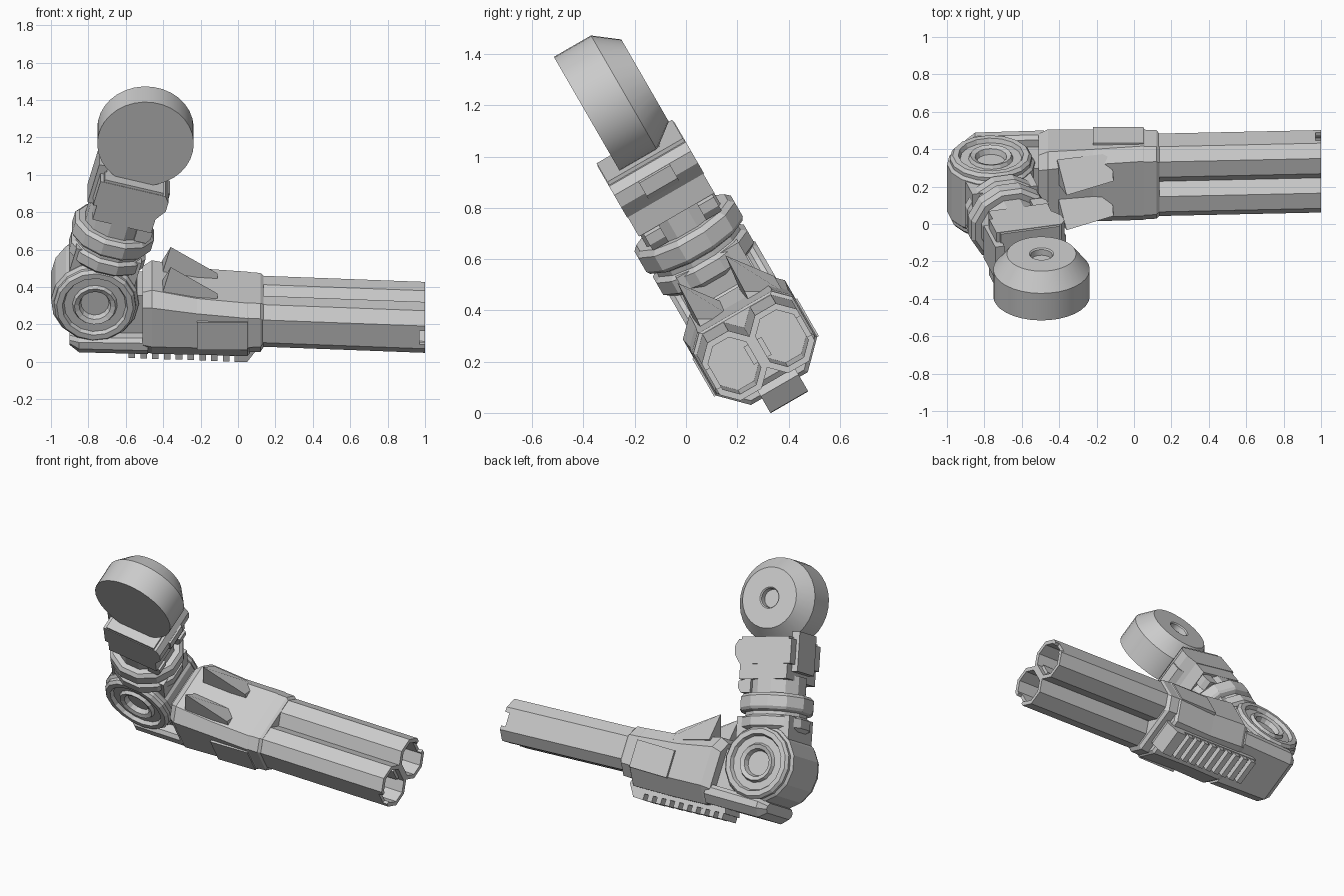
import bpy, bmesh, math
from mathutils import Matrix, Vector

if "Cube" in bpy.data.objects:
    bpy.data.objects.remove(bpy.data.objects["Cube"])

T, R = Matrix.Translation, Matrix.Rotation
# Body frame is rolled about x; arm frame also leans forward from the elbow
BODY = R(math.radians(30), 4, 'X')
ARM = BODY @ T((-.765, .37, .24)) @ R(math.radians(15), 4, 'Y')
SIDE = R(math.radians(-90), 4, 'X')      # turns a z axis into the sideways axis
MID = .363                               # sideways centre of the body


def loft(name, rings, M=BODY):
    bm = bmesh.new()
    vs = [[bm.verts.new(M @ Vector(p)) for p in ring] for ring in rings]
    n = len(vs[0])
    for a, b in zip(vs, vs[1:]):
        for i in range(n):
            j = (i + 1) % n
            bm.faces.new((a[i], a[j], b[j], b[i]))
    bm.faces.new(vs[0])
    bm.faces.new(vs[-1])
    bmesh.ops.recalc_face_normals(bm, faces=bm.faces)
    me = bpy.data.meshes.new(name)
    bm.to_mesh(me)
    bm.free()
    ob = bpy.data.objects.new(name, me)
    bpy.context.collection.objects.link(ob)
    return ob


def octa(x, s, hs, lo, hi, c, cl=None):
    """Chamfered rectangle across the x axis; cl is the lower chamfer."""
    d = c if cl is None else cl
    return [(x, s - hs, lo + d), (x, s - hs + d, lo), (x, s + hs - d, lo), (x, s + hs, lo + d),
            (x, s + hs, hi - c), (x, s + hs - c, hi), (x, s - hs + c, hi), (x, s - hs, hi - c)]


def prism(name, poly, s0, s1, M=BODY):
    return loft(name, [[(x, s, u) for x, u in poly] for s in (s0, s1)], M)


def box(name, x0, x1, s0, s1, u0, u1, M=BODY):
    return prism(name, [(x0, u0), (x1, u0), (x1, u1), (x0, u1)], s0, s1, M)


def lathe(name, profile, n, M):
    return loft(name, [[(r * math.cos(math.tau * (i + .5) / n), r * math.sin(math.tau * (i + .5) / n), h)
                        for i in range(n)] for r, h in profile], M)


# Twin hollow barrels, drooping slightly, with a notch in each outer muzzle wall
for side, s, lo, hi in (("near", MID - .107, 0, MID - .175), ("far", MID + .107, MID + .175, .8)):
    barrel = loft("barrel_" + side, [octa(.08, s, .107, -.025, .235, .06), octa(1, s, .107, -.065, .195, .06),
                                     octa(1, s, .086, -.042, .172, .05), octa(.6, s, .086, -.025, .19, .05)])
    cutter = box("notch_cutter_" + side, .97, 1.1, lo, hi, .02, .105)
    cutter.hide_render = True
    cutter.hide_viewport = True
    mod = barrel.modifiers.new("notch", 'BOOLEAN')
    mod.operation, mod.object, mod.solver = 'DIFFERENCE', cutter, 'EXACT'
box("barrel_bridge", .1, .97, MID - .04, MID + .04, .03, .11)

# Receiver: collar, front body, rear body under the elbow
loft("barrel_collar", [octa(.05, MID, .225, -.06, .25, .06, .07), octa(.12, MID, .223, -.06, .245, .06, .07),
                       octa(.135, MID, .212, -.04, .235, .06, .07)])
loft("front_body", [octa(-.51, MID, .2, -.07, .3, .06, .08), octa(-.46, MID, .23, -.085, .325, .07, .1),
                    octa(-.22, MID, .222, -.095, .275, .06, .1), octa(.05, MID, .228, -.1, .25, .06, .1),
                    octa(.065, MID, .22, -.085, .245, .06, .1)])
loft("rear_body", [octa(-.9, MID, .15, -.03, .03, .02), octa(-.85, MID, .19, -.07, .04, .02, .05),
                   octa(-.48, MID, .2, -.075, .04, .02, .05)])
box("rear_core", -.8, -.48, .24, .5, 0, .27)
for side, sg in (("near", -1), ("far", 1)):
    a, b = sorted((MID + sg * .2, MID + sg * .236))
    box("side_panel_" + side, -.22, .05, a, b, .0, .17)

# Underside rail with ribs
prism("under_rail", [(-.58, -.05), (-.6, -.105), (-.02, -.128), (-.02, -.166), (.05, -.164),
                     (.1, -.09), (.08, -.03)], .285, .455)
for i in range(9):
    x, u = -.585 + i * .063, -.142 - i * .0028
    box(f"rail_rib_{i}", x, x + .035, .288, .452, u, u + .06)

# Pair of wedge fins on top
for side, s in (("near", .2), ("far", .415)):
    loft("top_fin_" + side, [[(-.42, s, .25), (-.36, s + .025, .455), (-.41, s + .15, .29)],
                             [(-.11, s + .01, .2), (-.11, s + .02, .295), (-.12, s + .15, .22)]])

# Elbow joint with stepped discs on both ends
half = [(.075, .155), (.085, .185), (.11, .195), (.12, .175), (.165, .175), (.175, .198),
        (.205, .198), (.22, .18), (.22, .16), (.235, .145)]
lathe("elbow_joint", [(r, -h) for r, h in half] + [(r, h) for r, h in reversed(half)], 16, ARM @ SIDE)
box("elbow_neck", -.18, .18, -.14, .14, .05, .29, ARM)

# Stacked wrist rings and neck
lathe("wrist_rings", [(.18, .2), (.212, .225), (.212, .28), (.19, .295), (.19, .315), (.215, .325),
                      (.225, .34), (.225, .405), (.205, .425), (.172, .425), (.172, .54)], 12,
      ARM @ T((0, -.012, 0)))

# Upper block with flange, end plates and brackets
box("upper_block", -.15, .175, -.185, .155, .51, .765, ARM)
prism("upper_flange", [(-.17, .6), (.175, .6), (.215, .66), (.215, .715), (.19, .75), (-.17, .75)],
      -.188, .158, ARM)
box("rear_plate", -.19, -.14, -.1, .1, .56, .8, ARM)
prism("front_lug", [(.16, .6), (.225, .65), (.225, .71), (.16, .735)], -.08, .06, ARM)
for side, s in (("near", -.13), ("far", .11)):
    prism("bracket_" + side, [(.1, .43), (.165, .43), (.185, .46), (.185, .5), (.1, .52)],
          s - .035, s + .035, ARM)
box("mount_stem", -.09, .1, -.09, .06, .74, .9, ARM)

# Round end mount: flat one side, coned with a socket on the other
disc = lathe("end_mount", [(.258, -.122), (.258, .045), (.185, .14), (.065, .14), (.058, .133), (.055, .1)],
             32, ARM @ T((.012, 0, 1.0)) @ SIDE)
bpy.context.view_layer.objects.active = disc
disc.select_set(True)
bpy.ops.object.shade_smooth_by_angle(angle=math.radians(25))
